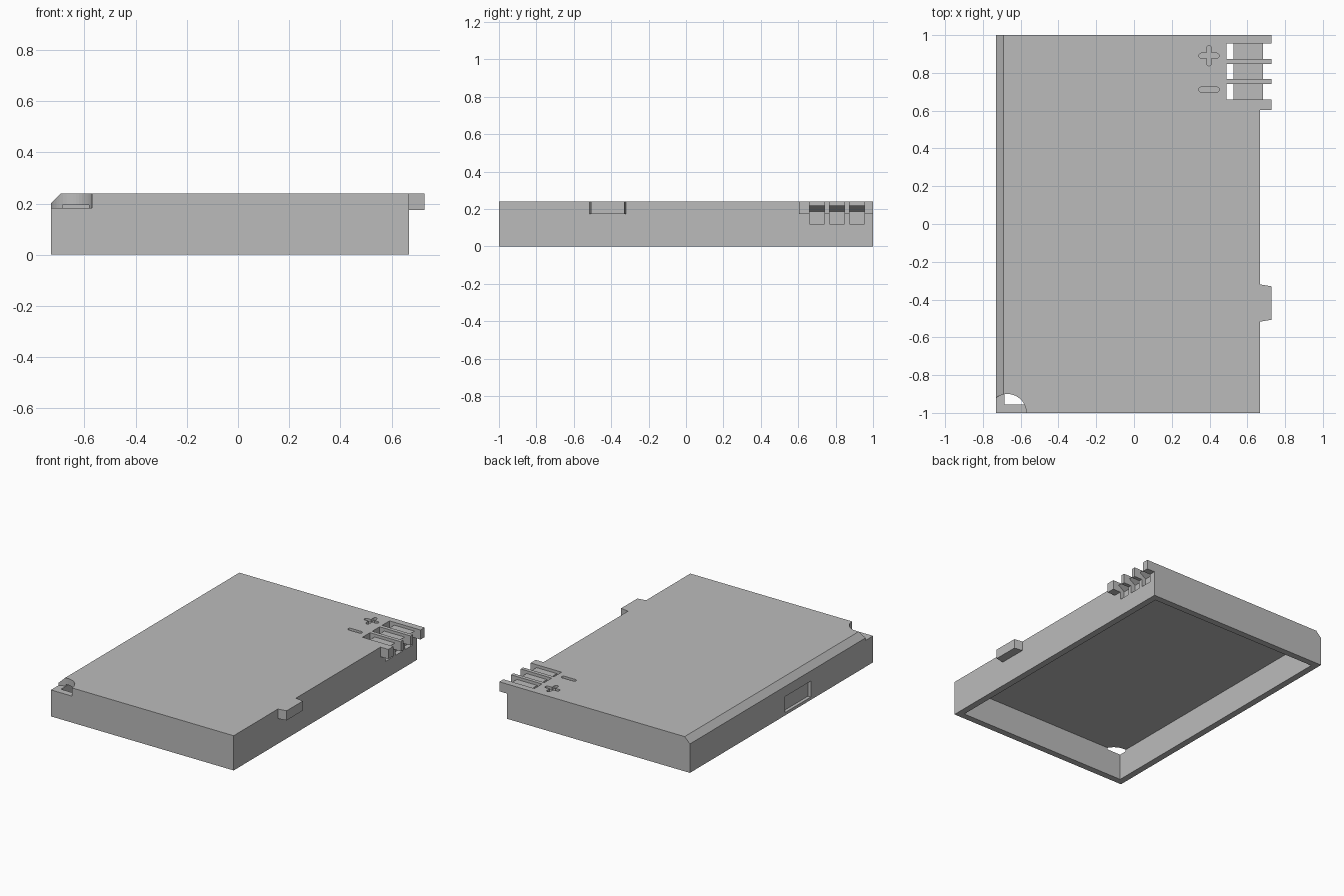
import bpy
import bmesh
import math
from mathutils import Vector

cube = bpy.data.objects.get("Cube")
if cube:
    bpy.data.objects.remove(cube, do_unlink=True)

grey = bpy.data.materials.new("plain grey")
grey.use_nodes = True
grey.diffuse_color = (0.5, 0.5, 0.5, 1)
grey.node_tree.nodes["Principled BSDF"].inputs["Base Color"].default_value = (0.5, 0.5, 0.5, 1)

LEFT, RIGHT, LIP = -0.73, 0.667, 0.727   # side walls and outer end of the tabs
TOP, WALL, TAB_Z = 0.24, 0.045, 0.174


def prism(name, outline, direction):
    """Extrude a closed outline of points along a direction."""
    bm = bmesh.new()
    face = bm.faces.new([bm.verts.new(p) for p in outline])
    extruded = bmesh.ops.extrude_face_region(bm, geom=[face])["geom"]
    verts = [v for v in extruded if isinstance(v, bmesh.types.BMVert)]
    bmesh.ops.translate(bm, verts=verts, vec=Vector(direction))
    bmesh.ops.recalc_face_normals(bm, faces=bm.faces)
    mesh = bpy.data.meshes.new(name)
    bm.to_mesh(mesh)
    bm.free()
    mesh.materials.append(grey)
    obj = bpy.data.objects.new(name, mesh)
    bpy.context.collection.objects.link(obj)
    return obj


def box(name, x0, x1, y0, y1, z0, z1):
    outline = [(x0, y0, z0), (x1, y0, z0), (x1, y1, z0), (x0, y1, z0)]
    return prism(name, outline, (0, 0, z1 - z0))


def side_profile(name, points, y0, y1):
    """Extrude an x-z section along y."""
    return prism(name, [(x, y0, z) for x, z in points], (0, y1 - y0, 0))


def combine(obj, other, operation="DIFFERENCE"):
    mod = obj.modifiers.new(operation.lower(), "BOOLEAN")
    mod.operation = operation
    mod.solver = "EXACT"
    mod.object = other
    bpy.context.view_layer.objects.active = obj
    bpy.ops.object.modifier_apply(modifier=mod.name)
    bpy.data.objects.remove(other, do_unlink=True)


def bar(name, cx, cy, length, width, angle, z):
    """Upright prism with a round-ended outline."""
    r, half = width / 2, length / 2 - width / 2
    points = []
    for end, start in ((1, -90), (-1, 90)):
        for i in range(7):
            a = math.radians(start + i * 30)
            x, y = end * half + r * math.cos(a), r * math.sin(a)
            points.append((cx + x * math.cos(angle) - y * math.sin(angle),
                           cy + x * math.sin(angle) + y * math.cos(angle), z))
    return prism(name, points, (0, 0, 0.1))


# Case with one chamfered long edge, hollow and open underneath
case = side_profile("case", [(LEFT, 0), (RIGHT, 0), (RIGHT, TOP),
                             (LEFT + 0.04, TOP), (LEFT, TOP - 0.04)], -1, 1)
combine(case, box("hollow", LEFT + WALL, RIGHT - WALL, -1 + WALL, 1 - WALL, -0.1, TOP - WALL))

# Finger notch in the front corner
notch = [(-0.67 + 0.1 * math.cos(i * math.tau / 48),
          -1 + 0.1 * math.sin(i * math.tau / 48), 0.183) for i in range(48)]
combine(case, prism("notch", notch, (0, 0, 0.2)))

# Blind latch recess in the left wall
combine(case, box("latch_recess", LEFT - 0.1, LEFT + 0.022, -0.32, -0.04, 0.02, 0.13))

# Contact bays, each holding a bent contact
bays = [(0.659, 0.741), (0.767, 0.847), (0.873, 0.955)]
contact_section = [(0.526, 0.22), (0.682, 0.22), (0.635, 0.187), (0.635, 0.12),
                   (0.615, 0.12), (0.615, 0.187), (0.526, 0.187)]
for number, (y0, y1) in enumerate(bays, 1):
    combine(case, box("bay", 0.49, 0.8, y0, y1, 0.12, 0.4))
    side_profile(f"contact_{number}", contact_section, y0, y1)

# Engraved polarity marks
mark_z = TOP - 0.02
plus = bar("plus", 0.397, 0.891, 0.108, 0.027, 0, mark_z)
combine(plus, bar("plus_upright", 0.397, 0.891, 0.108, 0.027, math.pi / 2, mark_z), "UNION")
combine(case, plus)
combine(case, bar("minus", 0.397, 0.712, 0.108, 0.027, 0, mark_z))

# Guide fins between the bays
edges = [0.603] + [y for bay in bays for y in bay] + [1]
for number in range(4):
    y0, y1 = edges[2 * number:2 * number + 2]
    box(f"guide_fin_{number + 1}", RIGHT, LIP, y0, y1, TAB_Z, TOP)

# Tapered locating tab
prism("locating_tab", [(RIGHT, -0.517, TAB_Z), (LIP, -0.507, TAB_Z),
                       (LIP, -0.33, TAB_Z), (RIGHT, -0.32, TAB_Z)], (0, 0, TOP - TAB_Z))
